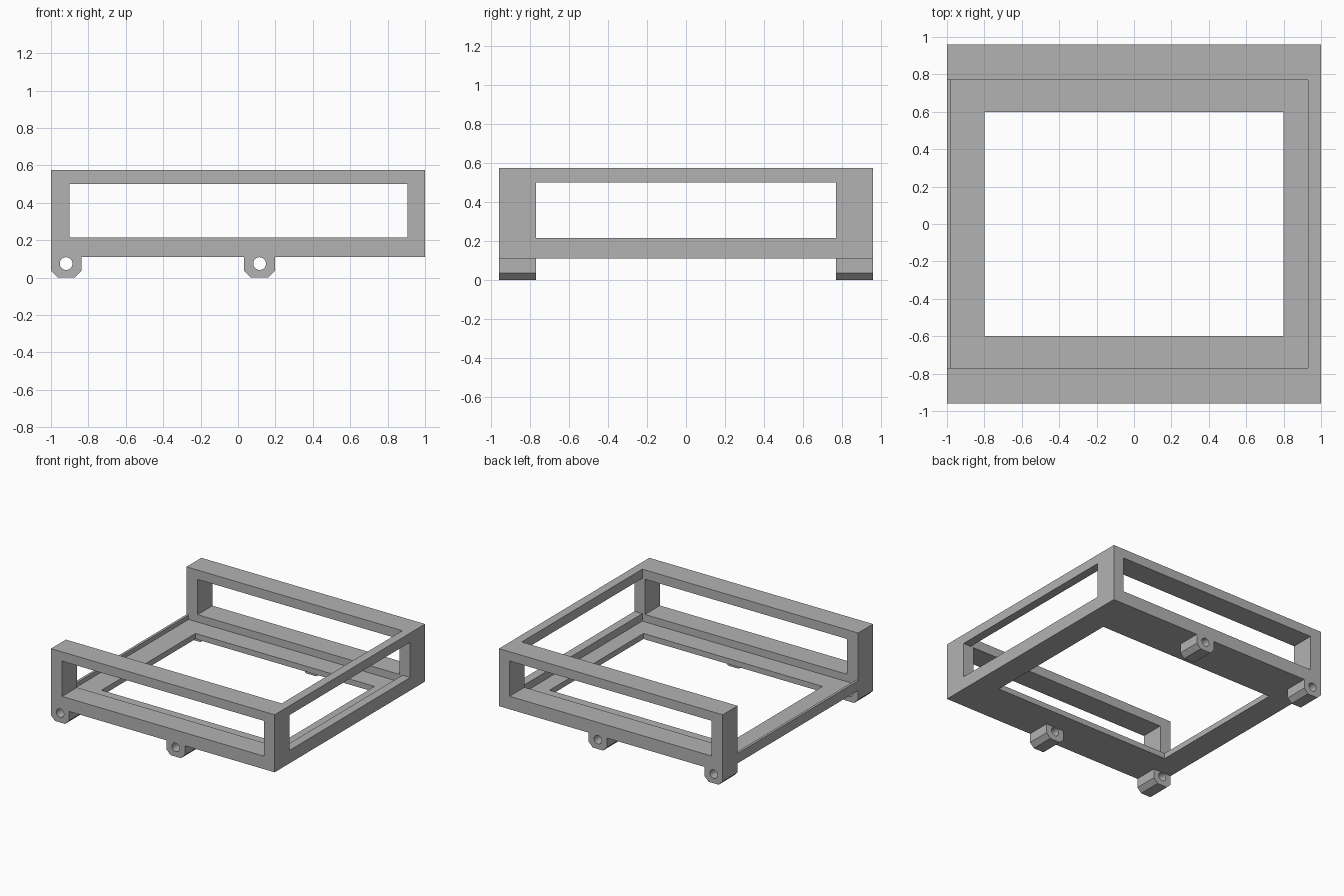
import bpy, bmesh, math
from mathutils import Vector

cube = bpy.data.objects.get("Cube")
if cube:
    bpy.data.objects.remove(cube, do_unlink=True)

grey = bpy.data.materials.new("plain grey")
grey.use_nodes = True
colour = (0.45, 0.45, 0.45, 1)
grey.diffuse_color = colour
grey.node_tree.nodes["Principled BSDF"].inputs["Base Color"].default_value = colour


def rect(u0, u1, v0, v1):
    return [(u0, v0), (u1, v0), (u1, v1), (u0, v1)]


def plate(name, loops, axis, start, end):
    """Extrude an outline with optional holes along y or z."""
    def place(u, v):
        return Vector((u, start, v)) if axis == "y" else Vector((u, v, start))

    along = Vector((0, 1, 0)) if axis == "y" else Vector((0, 0, 1))
    bm = bmesh.new()
    edges = []
    for loop in loops:
        verts = [bm.verts.new(place(u, v)) for u, v in loop]
        edges += [bm.edges.new((a, b)) for a, b in zip(verts, verts[1:] + verts[:1])]
    bmesh.ops.triangle_fill(bm, edges=edges, use_beauty=True, normal=along)
    grown = bmesh.ops.extrude_face_region(bm, geom=bm.faces[:])["geom"]
    moved = [g for g in grown if isinstance(g, bmesh.types.BMVert)]
    bmesh.ops.translate(bm, verts=moved, vec=along * (end - start))
    bmesh.ops.recalc_face_normals(bm, faces=bm.faces[:])
    mesh = bpy.data.meshes.new(name)
    bm.to_mesh(mesh)
    bm.free()
    mesh.materials.append(grey)
    obj = bpy.data.objects.new(name, mesh)
    bpy.context.collection.objects.link(obj)
    return obj


BASE, TOP = 0.11, 0.575
SILL, HEAD = 0.215, 0.5
INNER, OUTER = 0.77, 0.96
FLOOR = 0.155


def lug_loops(left, right):
    """Chamfered hinge lug outline with a round pin hole."""
    c = 0.036
    outline = [(left, BASE), (left, c), (left + c, 0), (right - c, 0),
               (right, c), (right, BASE)]
    mid = (left + right) / 2
    hole = [(mid + 0.034 * math.cos(a), 0.075 + 0.034 * math.sin(a))
            for a in (math.tau * i / 32 for i in range(32))]
    return [outline, hole]


# Windowed side walls and their lugs, front and back
for side, sign in (("front", -1), ("back", 1)):
    span = sorted((sign * INNER, sign * OUTER))
    plate(side + "_wall", [rect(-1, 1, BASE, TOP), rect(-0.9, 0.905, SILL, HEAD)], "y", *span)
    plate(side + "_end_lug", lug_loops(-1, -0.838), "y", *span)
    plate(side + "_middle_lug", lug_loops(0.033, 0.198), "y", *span)

# Closed end: upper and lower rails between the walls
plate("end_upper_rail", [rect(0.93, 1, HEAD, TOP)], "y", -INNER, INNER)
plate("end_lower_rail", [rect(0.93, 1, BASE, SILL)], "y", -INNER, INNER)

# Floor with a large opening, and the low lip on the open end
plate("floor", [rect(-0.98, 0.93, -INNER, INNER), rect(-0.8, 0.8, -0.6, 0.6)], "z", BASE, FLOOR)
plate("open_end_lip", [rect(-1, -0.98, BASE, 0.19)], "y", -INNER, INNER)
